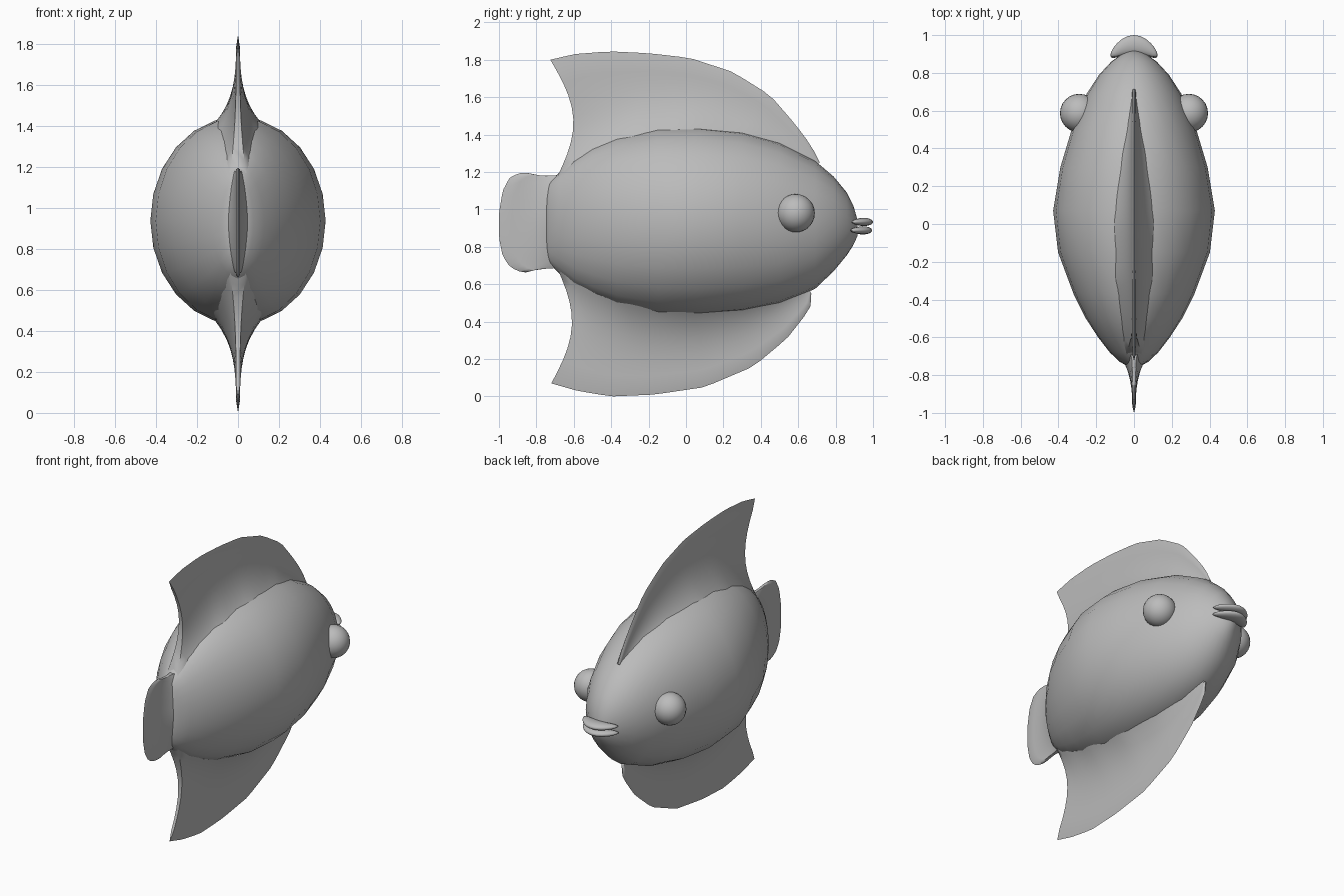
import bpy, bmesh, math
from mathutils import Vector

if "Cube" in bpy.data.objects:
    bpy.data.objects.remove(bpy.data.objects["Cube"])

grey = bpy.data.materials.new("soft_grey")
grey.diffuse_color = (0.5, 0.5, 0.5, 1)
grey.use_nodes = True
grey.node_tree.nodes["Principled BSDF"].inputs["Base Color"].default_value = grey.diffuse_color


def finish(name, bm, angle=60):
    bmesh.ops.remove_doubles(bm, verts=bm.verts, dist=0.0005)
    bmesh.ops.recalc_face_normals(bm, faces=bm.faces)
    me = bpy.data.meshes.new(name)
    bm.to_mesh(me)
    bm.free()
    me.materials.append(grey)
    ob = bpy.data.objects.new(name, me)
    bpy.context.collection.objects.link(ob)
    bpy.ops.object.select_all(action='DESELECT')
    ob.select_set(True)
    bpy.context.view_layer.objects.active = ob
    bpy.ops.object.shade_smooth_by_angle(angle=math.radians(angle))
    return ob


def resample(points, n):
    """Evenly spaced points along a polyline."""
    pts = [Vector(p) for p in points]
    lens = [(b - a).length for a, b in zip(pts, pts[1:])]
    total, out = sum(lens), []
    for i in range(n):
        d, k = total * i / (n - 1), 0
        while k < len(lens) - 1 and d > lens[k]:
            d -= lens[k]
            k += 1
        out.append(pts[k].lerp(pts[k + 1], min(1, d / lens[k])))
    return out


def fin(name, root, rim, thick, bulge=0.0, n=25, rows=10):
    """Sheet between two (y, z) curves, thick at the root and thin at the rim."""
    root, rim = resample(root, n), resample(rim, n)
    bm = bmesh.new()
    sides = []
    for s in (1, -1):
        grid = []
        for i in range(n):
            u = i / (n - 1)
            col = []
            for j in range(rows + 1):
                t = j / rows
                p = root[i].lerp(rim[i], t)
                y = p.x + bulge * u ** 4 * math.sin(math.pi * t)
                x = 0.0 if j == rows else 0.009 + thick(u) * (1 - t) ** 3
                col.append(bm.verts.new((s * x, y, p.y)))
            grid.append(col)
        for a, b in zip(grid, grid[1:]):
            for j in range(rows):
                bm.faces.new((a[j], b[j], b[j + 1], a[j + 1]))
        sides.append(grid)
    # close the two ends and the buried root
    for k in (0, n - 1):
        a, b = sides[0][k], sides[1][k]
        for j in range(rows - 1):
            bm.faces.new((a[j], a[j + 1], b[j + 1], b[j]))
        bm.faces.new((a[rows - 1], a[rows], b[rows], b[rows - 1]))
    for i in range(n - 1):
        a, b = sides[0], sides[1]
        bm.faces.new((a[i][0], a[i + 1][0], b[i + 1][0], b[i][0]))
    return finish(name, bm)


# Body: elliptical sections (y, half width, bottom z, top z)
sections = [
    (0.918, 0.03, 0.86, 0.94), (0.895, 0.07, 0.81, 1.02), (0.86, 0.12, 0.755, 1.09),
    (0.79, 0.185, 0.67, 1.175), (0.69, 0.25, 0.575, 1.26), (0.5, 0.33, 0.495, 1.36),
    (0.3, 0.39, 0.45, 1.42), (0.07, 0.428, 0.43, 1.445), (-0.15, 0.402, 0.435, 1.44),
    (-0.37, 0.32, 0.48, 1.39), (-0.5, 0.255, 0.535, 1.335), (-0.6, 0.19, 0.59, 1.27),
    (-0.68, 0.128, 0.66, 1.195), (-0.73, 0.075, 0.71, 1.15), (-0.755, 0.03, 0.78, 1.08)]
bm = bmesh.new()
rings = []
for y, w, lo, hi in sections:
    c, h = (lo + hi) / 2, (hi - lo) / 2
    rings.append([bm.verts.new((w * math.cos(a), y, c + h * math.sin(a)))
                  for a in (math.tau * k / 24 for k in range(24))])
for a, b in zip(rings, rings[1:]):
    for k in range(24):
        bm.faces.new((a[k], a[k - 1], b[k - 1], b[k]))
bm.faces.new(rings[0])
bm.faces.new(rings[-1])
finish("body", bm)


def root_thick(u):
    return 0.03 + 0.11 * math.sin(math.pi * u) ** 0.8 if 0 < u < 1 else 0.03


# Back and belly fins
fin("back_fin",
    [(0.67, 1.2), (0.5, 1.28), (0.3, 1.34), (0, 1.38), (-0.3, 1.34), (-0.55, 1.24), (-0.69, 1.17)],
    [(0.715, 1.25), (0.67, 1.34), (0.58, 1.46), (0.45, 1.61), (0.25, 1.735), (0.02, 1.81),
     (-0.2, 1.835), (-0.41, 1.845), (-0.6, 1.83), (-0.725, 1.8)], root_thick, 0.105)
fin("belly_fin",
    [(0.63, 0.62), (0.5, 0.57), (0.3, 0.52), (0, 0.49), (-0.3, 0.52), (-0.55, 0.61), (-0.69, 0.69)],
    [(0.67, 0.55), (0.665, 0.47), (0.54, 0.31), (0.36, 0.16), (0.1, 0.05), (-0.17, 0.01),
     (-0.4, 0.0), (-0.58, 0.03), (-0.72, 0.07)], root_thick, 0.095)

# Tail fin
fin("tail_fin",
    [(-0.64, 1.18), (-0.66, 0.93), (-0.64, 0.69)],
    [(-0.78, 1.18), (-0.87, 1.2), (-0.94, 1.175), (-0.98, 1.1), (-1.0, 0.98), (-1.0, 0.85),
     (-0.98, 0.75), (-0.94, 0.69), (-0.87, 0.66), (-0.79, 0.68)],
    lambda u: 0.03 + 0.06 * math.sin(math.pi * u))

# Eyes
for side, label in ((-1, "left"), (1, "right")):
    bm = bmesh.new()
    bmesh.ops.create_uvsphere(bm, u_segments=24, v_segments=14, radius=0.102)
    bmesh.ops.translate(bm, verts=bm.verts, vec=(side * 0.29, 0.587, 0.98))
    finish(label + "_eye", bm)

# Lips: flattened ellipsoids bent back at the corners
for label, z, front in (("upper", 0.933, 0.95), ("lower", 0.888, 0.945)):
    bm = bmesh.new()
    bmesh.ops.create_uvsphere(bm, u_segments=24, v_segments=12, radius=1)
    for v in bm.verts:
        x = v.co.x * 0.125
        v.co = (x, front + v.co.y * 0.05 - 3.5 * x * x, z + v.co.z * 0.022)
    finish(label + "_lip", bm)
